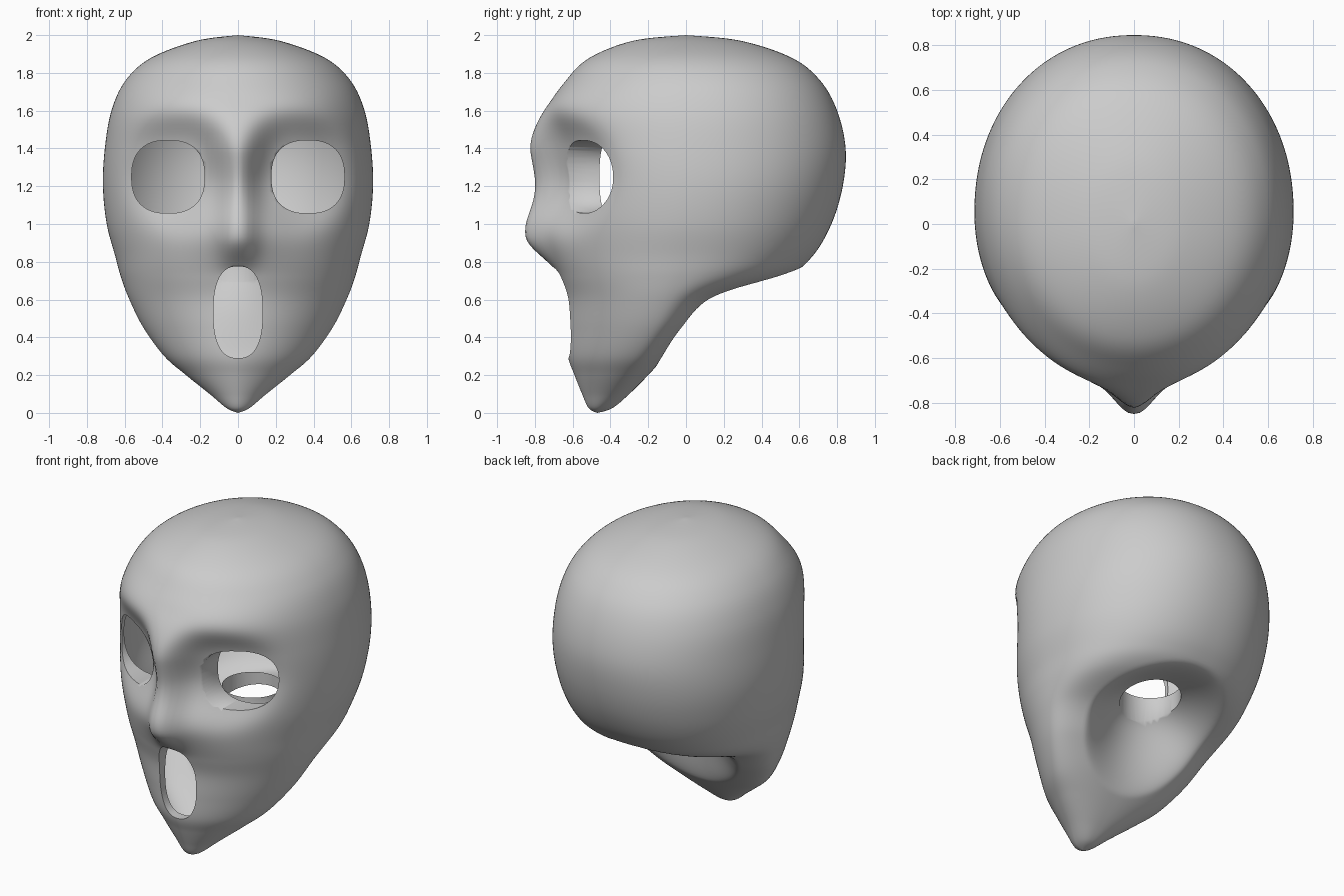
import bpy, bmesh, math
from mathutils import Vector

if "Cube" in bpy.data.objects:
    bpy.data.objects.remove(bpy.data.objects["Cube"])

# slice table: z, half width, front y, widest y, back y, front roundness
ROWS = [(0, 0, -.47, -.47, -.47, 1.8), (.025, .06, -.515, -.46, -.39, 1.8),
        (.1, .15, -.55, -.40, -.30, 1.75), (.2, .275, -.59, -.33, -.20, 1.7),
        (.3, .39, -.625, -.26, -.11, 1.7), (.45, .50, -.635, -.17, .02, 1.75),
        (.6, .575, -.64, -.10, .19, 1.85), (.72, .62, -.665, -.04, .53, 1.95),
        (.83, .65, -.685, 0, .67, 2), (1.0, .695, -.70, .03, .77, 2),
        (1.2, .715, -.715, .05, .83, 2), (1.4, .705, -.745, .05, .845, 2),
        (1.6, .67, -.735, .05, .80, 2), (1.76, .595, -.635, .04, .71, 2),
        (1.88, .46, -.51, .02, .56, 2), (1.97, .22, -.28, 0, .29, 2),
        (2.0, 0, 0, 0, 0, 2)]


def spline(t):
    i = min(int(t), len(ROWS) - 2)
    f = t - i
    p = [ROWS[max(0, min(len(ROWS) - 1, i + k))] for k in (-1, 0, 1, 2)]
    return [.5 * (2 * b + (c - a) * f + (2 * a - 5 * b + 4 * c - d) * f * f
                  + (3 * b - a - 3 * c + d) * f ** 3) for a, b, c, d in zip(*p)]


def step(a, b, v):
    v = max(0, min(1, (v - a) / (b - a)))
    return v * v * (3 - 2 * v)


def spow(v, e):
    return math.copysign(abs(v) ** e, v)


def sculpt(p, front):
    x, y, z = p
    if front:
        # brow, nose ridge, muzzle and eye sockets
        wide = .095 + .06 * step(1.2, 1.6, z)
        ridge = .085 * step(.72, .93, z) * (1 - step(1.38, 1.68, z))
        y -= ridge * math.exp(-abs(x / wide) ** 2.4)
        y -= .07 * math.exp(-(x / .26) ** 2 - ((z - .95) / .15) ** 2)
        y -= .03 * math.exp(-((abs(x) - .34) / .2) ** 2 - ((z - 1.58) / .12) ** 2)
        r = ((abs(x) - .32) / .255) ** 2 + ((z - 1.29) / .29) ** 2
        y += .095 * math.exp(-r * r)
    # hollow under the jaw
    dy, dz = y + .33, z - .07
    along, off = .8 * dy + .6 * dz, .6 * dy - .8 * dz
    r = (x / .42) ** 2 + ((along - .71) / .47) ** 2
    if r < 1:
        d = .22 * (1 - r) ** 1.5 * step(-.55, -.1, off)
        y, z = y - .6 * d, z + .8 * d
    return (x, y, z)


def make(name, bm):
    bmesh.ops.recalc_face_normals(bm, faces=bm.faces)
    me = bpy.data.meshes.new(name)
    bm.to_mesh(me)
    bm.free()
    ob = bpy.data.objects.new(name, me)
    bpy.context.collection.objects.link(ob)
    return ob


def skin(bm, rings):
    n = len(rings[0])
    for a, b in zip(rings, rings[1:]):
        for i in range(n):
            bm.faces.new((a[i], a[(i + 1) % n], b[(i + 1) % n], b[i]))


# head: lofted horizontal slices
bm = bmesh.new()
N, SUB = 160, 8
rings = []
for k in range((len(ROWS) - 1) * SUB + 1):
    z, w, yf, ym, yb, e = spline(k / SUB)
    ring = []
    for i in range(N):
        a = 2 * math.pi * i / N
        s, c = math.sin(a), math.cos(a)
        ex = e if c > 0 else 2.3 - .18 * step(.5, 1.1, z)
        y = ym + ((yf - ym) if c > 0 else (yb - ym)) * abs(c) ** (2 / ex)
        ring.append(bm.verts.new(sculpt((w * spow(s, 2 / ex), y, z), c > 0)))
    rings.append(ring)
skin(bm, rings)
bmesh.ops.remove_doubles(bm, verts=bm.verts, dist=1e-5)
head = make("head_shell", bm)


def cutter(name, outline, start, end):
    bm = bmesh.new()
    rings = [[bm.verts.new(f(*p)) for p in outline] for f in (start, end)]
    skin(bm, rings)
    for r in rings:
        bm.faces.new(r)
    return make(name, bm)


def oval(cx, cy, rx, ry, e, n=64):
    return [(cx + rx * spow(math.cos(2 * math.pi * i / n), 2 / e),
             cy + ry * spow(math.sin(2 * math.pi * i / n), 2 / e)) for i in range(n)]


# openings: eyes, mouth, neck; each rim ends at an inner plane
def eye_end(x, z):
    return (x, -.46 + (abs(x) - .17) * .25, z)


NECK_TOP = .86
openings = [cutter("eye_cutter", oval(s * .37, 1.25, .193, .193, 2.45),
                   lambda x, z: (x, -1.2, z), eye_end) for s in (-1, 1)]
openings.append(cutter("mouth_cutter", oval(0, .533, .13, .243, 2.5),
                       lambda x, z: (x, -1.2, z), lambda x, z: (x, -.56, z)))
openings.append(cutter("neck_cutter", oval(0, .15, .18, .18, 2),
                       lambda x, y: (x, y, .3), lambda x, y: (x, y, NECK_TOP)))

bpy.context.view_layer.objects.active = head
head.select_set(True)
for c in openings:
    c.hide_render = True
    m = head.modifiers.new("opening", 'BOOLEAN')
    m.operation, m.solver, m.object = 'DIFFERENCE', 'EXACT', c
    bpy.ops.object.modifier_apply(modifier=m.name)
    bpy.data.objects.remove(c)

# remove the inner caps so the shell is open
bm = bmesh.new()
bm.from_mesh(head.data)


def is_cap(f):
    v = [q.co for q in f.verts]
    return (all(abs(p.z - NECK_TOP) < 1e-4 and Vector((p.x, p.y - .15)).length < .19 for p in v)
            or all(abs(p.y + .56) < 1e-4 and abs(p.x) < .14 and .28 < p.z < .8 for p in v)
            or all(abs(p.y - eye_end(p.x, 0)[1]) < 1e-4 and 1.05 < p.z < 1.45 for p in v))


bmesh.ops.delete(bm, geom=[f for f in bm.faces if is_cap(f)], context='FACES')
bm.to_mesh(head.data)
bm.free()
bpy.ops.object.shade_smooth_by_angle(angle=math.radians(60))
